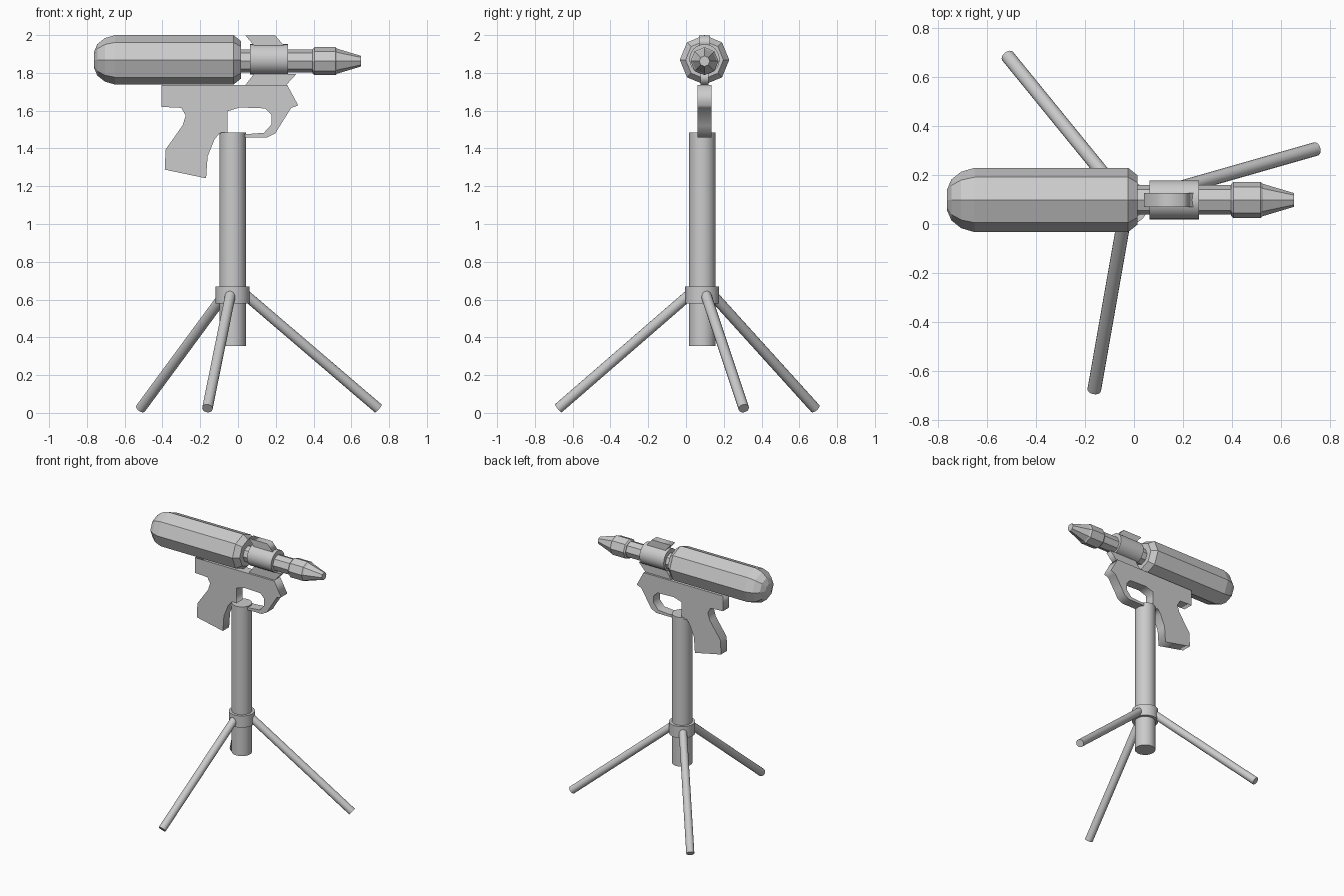
import bpy, bmesh, math
from mathutils import Vector

if "Cube" in bpy.data.objects:
    bpy.data.objects.remove(bpy.data.objects["Cube"])

GUN_Y, GUN_Z = 0.098, 1.866


def finish(name, bm, smooth=False):
    bmesh.ops.remove_doubles(bm, verts=bm.verts, dist=1e-5)
    bmesh.ops.recalc_face_normals(bm, faces=bm.faces)
    me = bpy.data.meshes.new(name)
    bm.to_mesh(me)
    bm.free()
    ob = bpy.data.objects.new(name, me)
    bpy.context.collection.objects.link(ob)
    if smooth:
        bpy.ops.object.select_all(action='DESELECT')
        ob.select_set(True)
        bpy.context.view_layer.objects.active = ob
        bpy.ops.object.shade_smooth_by_angle(angle=math.radians(40))
    return ob


def lathe_x(name, profile, sides=8, z=GUN_Z, smooth=False):
    """Closed turned shape along x from (x, radius) pairs, one corner pointing up."""
    bm = bmesh.new()
    rings = []
    for x, r in profile:
        rings.append([bm.verts.new((x, GUN_Y + r * math.sin(2 * math.pi * i / sides),
                                    z + r * math.cos(2 * math.pi * i / sides)))
                      for i in range(sides)])
    for a, b in zip(rings, rings[1:]):
        for i in range(sides):
            j = (i + 1) % sides
            bm.faces.new((a[i], a[j], b[j], b[i]))
    bm.faces.new(rings[0])
    bm.faces.new(rings[-1])
    return finish(name, bm, smooth)


def rod(name, p, q, r, sides=24):
    """Smooth cylinder between two points."""
    p, q = Vector(p), Vector(q)
    bm = bmesh.new()
    bmesh.ops.create_cone(bm, cap_ends=True, segments=sides, radius1=r, radius2=r,
                          depth=(q - p).length)
    bm.transform((q - p).to_track_quat('Z', 'Y').to_matrix().to_4x4())
    bmesh.ops.translate(bm, verts=bm.verts, vec=(p + q) / 2)
    return finish(name, bm, True)


def plate(name, outlines, half):
    """Flat plate in the xz plane; further outlines cut holes."""
    cu = bpy.data.curves.new(name, 'CURVE')
    cu.dimensions = '2D'
    cu.fill_mode = 'BOTH'
    cu.extrude = half
    for pts in outlines:
        sp = cu.splines.new('POLY')
        sp.points.add(len(pts) - 1)
        for p, (x, z) in zip(sp.points, pts):
            p.co = (x, z, 0, 1)
        sp.use_cyclic_u = True
    ob = bpy.data.objects.new(name, cu)
    bpy.context.collection.objects.link(ob)
    ob.location = (0, GUN_Y, 0)
    ob.rotation_euler = (math.pi / 2, 0, 0)
    bpy.ops.object.select_all(action='DESELECT')
    ob.select_set(True)
    bpy.context.view_layer.objects.active = ob
    bpy.ops.object.convert(target='MESH')


# Tank, barrel, nozzle and sleeve
lathe_x("tank", [(-0.763, 0.04), (-0.745, 0.083), (-0.705, 0.115), (-0.65, 0.131),
                 (-0.024, 0.131), (0.015, 0.1)], z=1.869)
lathe_x("barrel", [(0.0, 0.06), (0.41, 0.06)], z=1.863)
lathe_x("nozzle", [(0.395, 0.064), (0.405, 0.074), (0.515, 0.074), (0.525, 0.066),
                   (0.652, 0.028)], z=1.862)
lathe_x("sleeve", [(0.063, 0.08), (0.265, 0.08)], sides=24, z=1.872, smooth=True)

# Top sight and lower bracket
plate("top_sight", [[(0.04, 1.997), (0.198, 1.997), (0.243, 1.945), (0.085, 1.945)]], 0.028)
plate("lower_bracket", [[(0.085, 1.795), (0.31, 1.795), (0.25, 1.73), (0.035, 1.73)]], 0.022)

# Grip frame with trigger guard opening
frame = [(-0.404, 1.735), (0.261, 1.735), (0.319, 1.628), (0.282, 1.615), (0.222, 1.52),
         (0.198, 1.48), (0.155, 1.458), (-0.06, 1.458), (-0.098, 1.48), (-0.124, 1.448),
         (-0.161, 1.358), (-0.169, 1.242), (-0.388, 1.288), (-0.383, 1.395),
         (-0.293, 1.522), (-0.277, 1.575), (-0.3, 1.615), (-0.404, 1.62)]
opening = [(-0.055, 1.597), (0.01, 1.617), (0.145, 1.612), (0.177, 1.58), (0.177, 1.527),
           (0.137, 1.483), (0.05, 1.476), (-0.055, 1.484)]
plate("grip_frame", [frame, opening], 0.037)

# Stand post and collar
PX, PY = -0.028, 0.086
rod("post", (PX, PY, 0.355), (PX, PY, 1.485), 0.07)
rod("collar", (PX, PY, 0.58), (PX, PY, 0.668), 0.09)

# Tripod legs
feet = {"right_leg": (0.742, 0.306), "back_leg": (-0.515, 0.684), "front_leg": (-0.162, -0.676)}
for name, (x, y) in feet.items():
    out = Vector((x - PX, y - PY)).normalized() * 0.07
    rod(name, (PX + out.x, PY + out.y, 0.625), (x, y, 0.024), 0.028, 16)
